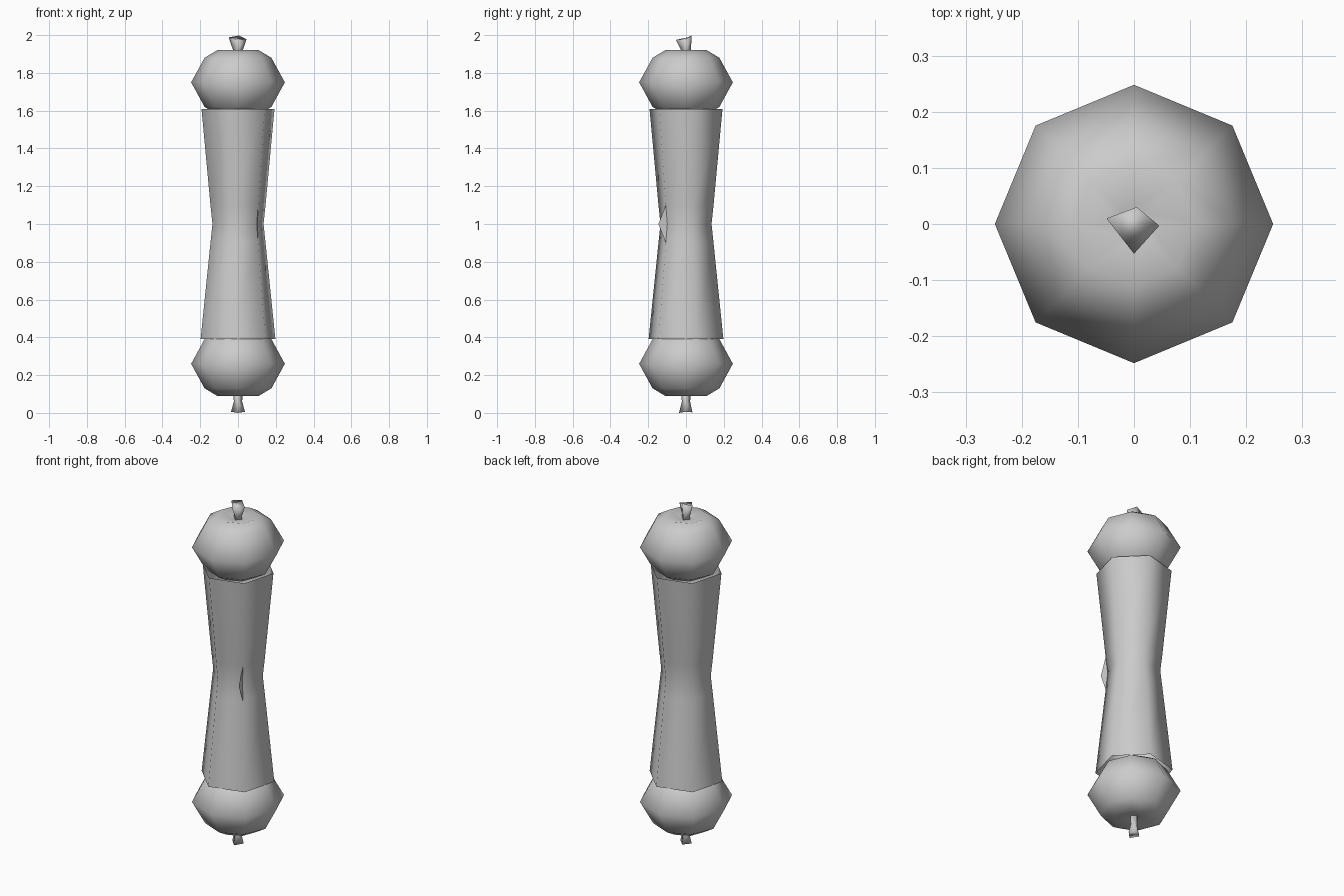
import bpy, bmesh
from math import cos, sin, radians, tau

if "Cube" in bpy.data.objects:
    bpy.data.objects.remove(bpy.data.objects["Cube"])

grey = bpy.data.materials.new("plain_grey")
grey.diffuse_color = (0.6, 0.6, 0.6, 1)
grey.use_nodes = True
grey.node_tree.nodes["Principled BSDF"].inputs["Base Color"].default_value = grey.diffuse_color


def finish(name, bm, fix_normals=True):
    if fix_normals:
        bmesh.ops.recalc_face_normals(bm, faces=bm.faces)
    for f in bm.faces:
        f.smooth = True
    me = bpy.data.meshes.new(name)
    bm.to_mesh(me)
    bm.free()
    me.materials.append(grey)
    ob = bpy.data.objects.new(name, me)
    bpy.context.collection.objects.link(ob)
    return ob


def loft(name, rings):
    """Closed solid through rings of points."""
    bm = bmesh.new()
    rows = [[bm.verts.new(p) for p in ring] for ring in rings]
    n = len(rows[0])
    for a, b in zip(rows, rows[1:]):
        for i in range(n):
            j = (i + 1) % n
            bm.faces.new((a[i], a[j], b[j], b[i]))
    bm.faces.new(rows[0][::-1])
    bm.faces.new(rows[-1])
    return finish(name, bm)


def ring(r, z, n, turn=0.0):
    return [(r * cos(tau * i / n + turn), r * sin(tau * i / n + turn), z) for i in range(n)]


# Eight-sided roller knobs, dimpled around the stem
knob = [(0.11, -0.17), (0.177, -0.13), (0.248, 0), (0.177, 0.13), (0.11, 0.17), (0.03, 0.15)]
for name, z, s in (("top_knob", 1.75, 1), ("bottom_knob", 0.26, -1)):
    loft(name, [ring(r, z + s * h, 8) for r, h in knob])

# Four-sided stems, the upper one cut at a slant
loft("top_stem", [ring(0.024, 1.88, 4), ring(0.026, 1.92, 4),
                  [(0.045, -0.003, 1.978), (0.005, 0.03, 1.998),
                   (-0.049, 0.01, 1.988), (0, -0.053, 1.975)]])
loft("bottom_stem", [ring(0.026, 0.12, 4), ring(0.022, 0.06, 4),
                     [(0.037, 0, 0.006), (0, 0.034, 0.003),
                      (-0.037, 0, 0.006), (0, -0.037, 0)]])

# Open six-sided rolled sheet, pinched at the waist
bm = bmesh.new()
levels = [(0.39, 0.205), (0.9, 0.151), (1.0, 0.14), (1.1, 0.151), (1.61, 0.2)]
rows = [[bm.verts.new(p) for p in ring(r, z, 6, radians(-45))] for z, r in levels]
for a, b in zip(rows, rows[1:]):
    for i in range(6):
        j = (i + 1) % 6
        bm.faces.new((a[i], a[j], b[j], b[i]))
# Pointed flap at the sheet's loose edge
low, high = (bm.verts.new(rows[k][0].co) for k in (1, 3))
mid = bm.verts.new(rows[2][0].co)
tip = bm.verts.new((0.107, -0.146, 1.0))
bm.faces.new((tip, low, mid))
bm.faces.new((tip, mid, high))
finish("rolled_sheet", bm, False)
